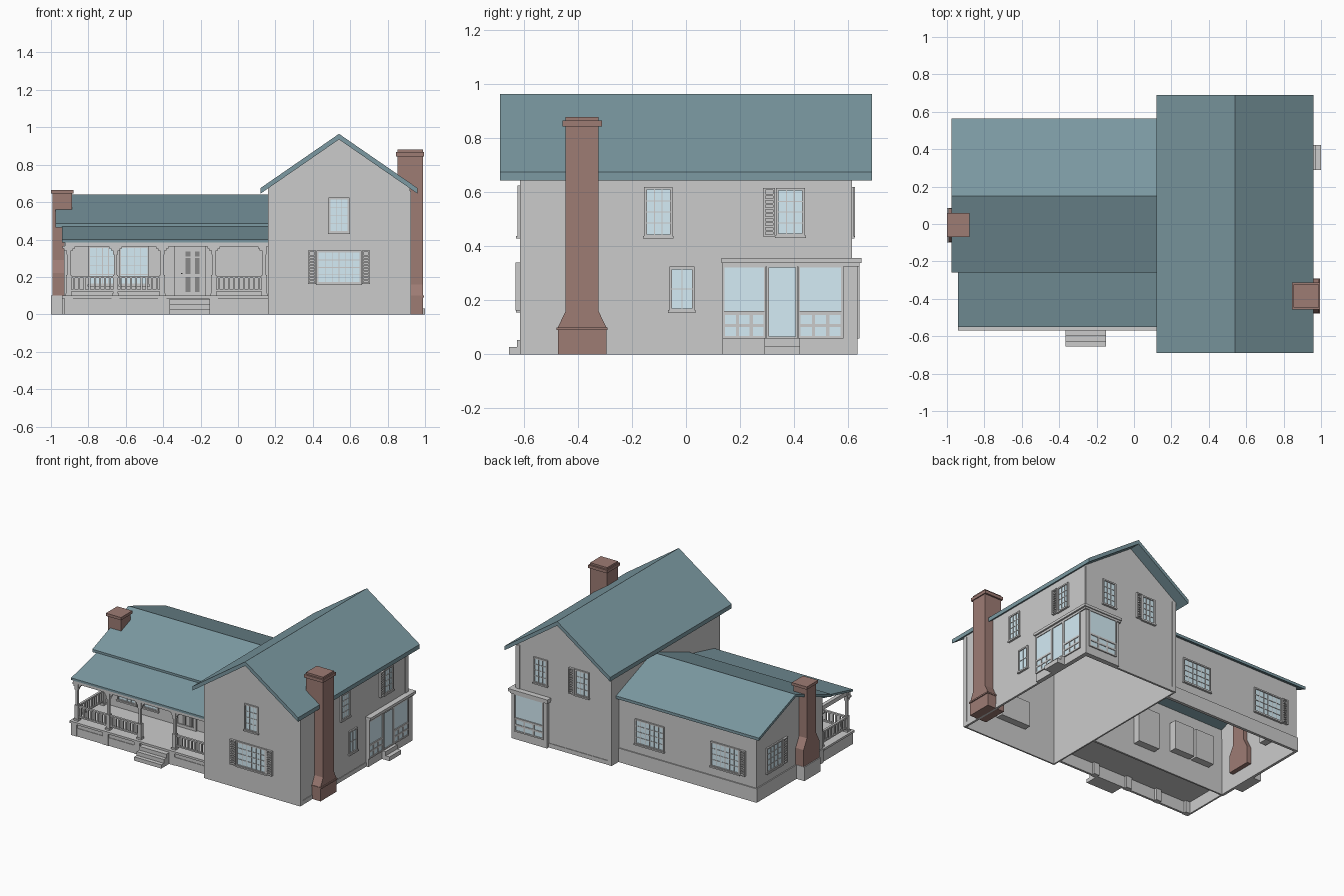
import bpy, bmesh
from mathutils import Vector

if "Cube" in bpy.data.objects:
    bpy.data.objects.remove(bpy.data.objects["Cube"])


def material(name, rgb):
    m = bpy.data.materials.new(name)
    m.diffuse_color = (*rgb, 1)
    m.use_nodes = True
    m.node_tree.nodes["Principled BSDF"].inputs["Base Color"].default_value = m.diffuse_color
    return m


TEAL = material("roof_teal", (0.20, 0.32, 0.36))
BRICK = material("brick", (0.34, 0.20, 0.175))
GLASS = material("glass", (0.66, 0.84, 0.92))
DARK = material("dark_grey", (0.25, 0.25, 0.25))


def finish(name, bm, mat=None):
    me = bpy.data.meshes.new(name)
    bm.to_mesh(me)
    bm.free()
    ob = bpy.data.objects.new(name, me)
    bpy.context.collection.objects.link(ob)
    if mat:
        me.materials.append(mat)
    return ob


def boxes(name, items, mat=None):
    """One object from boxes given as (x0, x1, y0, y1, z0, z1)."""
    bm = bmesh.new()
    for x0, x1, y0, y1, z0, z1 in items:
        for v in bmesh.ops.create_cube(bm, size=1)["verts"]:
            v.co = Vector(((x0 + x1) / 2 + v.co.x * (x1 - x0),
                           (y0 + y1) / 2 + v.co.y * (y1 - y0),
                           (z0 + z1) / 2 + v.co.z * (z1 - z0)))
    return finish(name, bm, mat)


def prism(name, pts, axis, a, b, mat=None, drop=None, thick=0):
    """Extrude a profile (u, z) along x or y; optionally drop faces and thicken."""
    bm = bmesh.new()
    at = lambda u, z, t: (t, u, z) if axis == "x" else (u, t, z)
    lo = [bm.verts.new(at(u, z, a)) for u, z in pts]
    hi = [bm.verts.new(at(u, z, b)) for u, z in pts]
    bm.faces.new(lo)
    bm.faces.new(hi)
    for i in range(len(pts)):
        j = (i + 1) % len(pts)
        bm.faces.new((lo[i], lo[j], hi[j], hi[i]))
    bmesh.ops.recalc_face_normals(bm, faces=bm.faces)
    bm.normal_update()
    if drop:
        bmesh.ops.delete(bm, geom=[f for f in bm.faces if drop(f.normal)], context="FACES")
    ob = finish(name, bm, mat)
    if thick:
        mod = ob.modifiers.new("thickness", "SOLIDIFY")
        mod.thickness, mod.offset = thick, -1
    return ob


# Wall planes: (normal axis, position, outward sign)
TALL_F, TALL_B, TALL_R = ("y", -0.615, -1), ("y", 0.61, 1), ("x", 0.92, 1)
LOW_F, LOW_B, LOW_L = ("y", -0.22, -1), ("y", 0.53, 1), ("x", -0.93, -1)
SUN_R, SUN_B = ("x", 0.94, 1), ("y", 0.635, 1)


def on(wall, u0, u1, n0, n1, z0, z1):
    axis, c, s = wall
    lo, hi = sorted((c + s * n0, c + s * n1))
    return (u0, u1, lo, hi, z0, z1) if axis == "y" else (lo, hi, u0, u1, z0, z1)


def grid(wall, u0, u1, z0, z1, cols, rows, bar, n):
    out = []
    for i in range(1, cols):
        u = u0 + (u1 - u0) * i / cols
        out.append(on(wall, u - bar / 2, u + bar / 2, 0, n, z0, z1))
    for j in range(1, rows):
        z = z0 + (z1 - z0) * j / rows
        out.append(on(wall, u0, u1, 0, n, z - bar / 2, z + bar / 2))
    return out


def rim(wall, u0, u1, z0, z1, w, n):
    return [on(wall, u0, u0 + w, 0, n, z0, z1), on(wall, u1 - w, u1, 0, n, z0, z1),
            on(wall, u0 + w, u1 - w, 0, n, z0, z0 + w), on(wall, u0 + w, u1 - w, 0, n, z1 - w, z1)]


def window(name, wall, u0, u1, z0, z1, cols=3, rows=4, shutters="", depth=0.07):
    f = 0.01
    boxes(name + "_glass", [on(wall, u0 + f, u1 - f, 0, 0.003, z0 + f, z1 - f)], GLASS)
    boxes(name + "_frame", rim(wall, u0, u1, z0, z1, f, 0.01)
          + grid(wall, u0 + f, u1 - f, z0 + f, z1 - f, cols, rows, 0.004, 0.006)
          + [on(wall, u0 - 0.004, u1 + 0.004, 0, 0.015, z0 - 0.006, z0 + 0.004)])
    boxes(name + "_recess", [on(wall, u0, u1, -0.018, -depth, z0, z1)])
    for side in shutters:
        a, b = (u0 - 0.047, u0 - 0.003) if side == "L" else (u1 + 0.003, u1 + 0.047)
        slats = [on(wall, a + 0.007, b - 0.007, 0.002, 0.012, z, z + 0.008)
                 for z in [z0 + 0.016 + k * (z1 - z0 - 0.03) / 9 for k in range(9)]]
        boxes(name + "_shutter_" + side, rim(wall, a, b, z0, z1, 0.008, 0.016) + slats)


# Wall shells, open below
steep = lambda n: abs(n.z) > 0.1
prism("tall_walls", [(0.16, 0), (0.16, 0.674), (0.54, 0.935), (0.92, 0.674), (0.92, 0)],
      "y", -0.615, 0.61, drop=steep, thick=0.015)
prism("low_walls", [(-0.22, 0), (-0.22, 0.481), (0.15, 0.62), (0.53, 0.478), (0.53, 0)],
      "x", -0.93, 0.16, drop=lambda n: steep(n) or n.x > 0.5, thick=0.015)

# Corner boards and foundation bands
boxes("tall_trim", [on(TALL_R, -0.615, 0.61, 0, 0.004, 0, 0.03),
                    on(TALL_R, -0.615, -0.585, 0, 0.005, 0, 0.66),
                    on(TALL_R, 0.58, 0.61, 0, 0.005, 0, 0.66),
                    on(TALL_B, 0.16, 0.19, 0, 0.005, 0, 0.67),
                    on(TALL_B, 0.89, 0.92, 0, 0.005, 0, 0.67),
                    on(TALL_B, 0.16, 0.92, 0, 0.004, 0, 0.03)])
boxes("low_foundation", [on(LOW_B, -0.935, 0.16, 0, 0.008, 0, 0.1),
                         on(LOW_L, -0.22, 0.535, 0, 0.008, 0, 0.1)])

# Roof slabs
prism("tall_roof", [(0.12, 0.645), (0.12, 0.675), (0.54, 0.965), (0.96, 0.675),
                    (0.96, 0.645), (0.54, 0.935)], "y", -0.69, 0.69, TEAL)
prism("low_roof", [(-0.26, 0.465), (-0.26, 0.485), (0.15, 0.64), (0.565, 0.485),
                   (0.565, 0.465), (0.15, 0.62)], "x", -0.975, 0.16, TEAL)
prism("porch_roof", [(-0.55, 0.385), (-0.55, 0.4), (-0.215, 0.48), (-0.215, 0.465)],
      "x", -0.94, 0.16, TEAL)

# Chimneys
def chimney(name, x0, x1, y, base, shaft, zs, cap):
    z0, z1, z2, top = zs
    prism(name, [(y - base, z0), (y - base, z1), (y - shaft, z2), (y - shaft, top),
                 (y + shaft, top), (y + shaft, z2), (y + base, z1), (y + base, z0)],
          "x", x0, x1, BRICK)
    boxes(name + "_cap", [(x0 - 0.007, x1 + 0.007, y - shaft - 0.012, y + shaft + 0.012, *cap)], BRICK)


chimney("right_chimney", 0.853, 0.988, -0.385, 0.09, 0.061, (0, 0.1, 0.16, 0.88), (0.845, 0.867))
boxes("right_chimney_ledge", [(0.9, 0.995, -0.479, -0.291, 0.09, 0.1)], BRICK)
chimney("left_chimney", -0.993, -0.887, -0.006, 0.09, 0.052, (0.1, 0.22, 0.29, 0.66), (0.645, 0.665))
boxes("left_chimney_base", [(-1.0, -0.93, -0.1, 0.086, 0, 0.1)])

# Windows
window("front_upper_window", TALL_F, 0.485, 0.595, 0.435, 0.625)
window("front_lower_window", TALL_F, 0.42, 0.66, 0.162, 0.34, 6, 4, "LR")
window("side_upper_window", TALL_R, -0.155, -0.05, 0.435, 0.62)
window("side_lower_window", TALL_R, -0.062, 0.032, 0.16, 0.325, 2, 2)
window("side_rear_window", TALL_R, 0.333, 0.44, 0.437, 0.617, 3, 4, "L")
window("rear_window_a", TALL_B, 0.67, 0.78, 0.435, 0.62)
window("rear_window_b", TALL_B, 0.34, 0.45, 0.435, 0.62, 3, 4, "R")
window("low_rear_window_a", LOW_B, -0.2, 0.03, 0.165, 0.345, 6, 4)
window("low_rear_window_b", LOW_B, -0.8, -0.57, 0.165, 0.345, 6, 4, "L")
window("low_side_window", LOW_L, 0.24, 0.42, 0.165, 0.345, 4, 4, "L")
for k, (a, b) in enumerate([(-0.8, -0.65), (-0.635, -0.475)]):
    window(f"porch_window_{k}", LOW_F, a, b, 0.155, 0.365, 4, 4)

# Front door
boxes("front_door_frame", rim(LOW_F, -0.34, -0.17, 0.1, 0.365, 0.02, 0.014)
      + [on(LOW_F, -0.32, -0.19, 0, 0.006, 0.1, 0.35), on(LOW_F, -0.34, -0.17, -0.018, -0.07, 0.1, 0.365)])
boxes("front_door_panels", [on(LOW_F, u, u + 0.025, 0, 0.01, a, b) for u in (-0.28, -0.23)
                            for a, b in ((0.115, 0.2), (0.215, 0.3), (0.31, 0.335))]
      + [on(LOW_F, -0.305, -0.298, 0, 0.018, 0.215, 0.222)], DARK)

# Porch deck and skirt
posts = [-0.905, -0.655, -0.405, -0.13, 0.14]
boxes("porch_deck", [(-0.94, 0.16, -0.57, -0.22, 0.085, 0.1)])
boxes("porch_skirt", [(-0.93, 0.16, -0.56, -0.548, 0, 0.085), (-0.93, -0.918, -0.548, -0.22, 0, 0.085),
                      (-0.93, 0.16, -0.564, -0.56, 0, 0.058)]
      + [(x - 0.022, x + 0.022, -0.568, -0.53, 0, 0.085) for x in posts[:-1]])
boxes("porch_steps", [(-0.365, -0.15, -0.57 - 0.0285 * (3 - k), -0.56, 0.027 * k, 0.027 * (k + 1))
                      for k in range(3)])

# Porch posts with square ends, slim shafts and brackets
def post(name, x, y):
    items = [(x - w, x + w, y - w, y + w, a, b) for w, a, b in
             ((0.014, 0.1, 0.21), (0.009, 0.21, 0.33), (0.013, 0.32, 0.365), (0.018, 0.1, 0.112))]
    for s in (-1, 1):
        for r, z in ((0.034, 0.352), (0.024, 0.34)):
            a, b = sorted((x, x + s * r))
            if b < 0.16:
                items.append((a, b, y - 0.006, y + 0.006, z, z + 0.013))
    boxes(name, items)


for i, x in enumerate(posts):
    post(f"porch_post_{i}", x, -0.53)
post("porch_wall_post", -0.905, -0.237)
boxes("porch_beam", [(-0.925, 0.16, -0.543, -0.517, 0.363, 0.392),
                     (-0.918, -0.892, -0.517, -0.22, 0.363, 0.392)])


# Railings
def railing(name, wall, a, b):
    n = max(3, round((b - a) / 0.028))
    boxes(name, [on(wall, a, b, -0.008, 0.008, z, z + 0.01) for z in (0.122, 0.195)]
          + [on(wall, u - 0.005, u + 0.005, -0.005, 0.005, 0.13, 0.197)
             for u in [a + (b - a) * (k + 0.5) / n for k in range(n)]])


for i in (0, 1, 3):
    railing(f"porch_railing_{i}", ("y", -0.53, -1), posts[i] + 0.014, posts[i + 1] - 0.014)
railing("porch_side_railing", ("x", -0.905, -1), -0.516, -0.25)

# Glazed corner sunroom at the rear
boxes("sunroom_walls", [(0.915, 0.94, 0.135, 0.635, 0, 0.335), (0.66, 0.915, 0.605, 0.635, 0, 0.335)])
boxes("sunroom_roof", [(0.65, 0.948, 0.135, 0.643, 0.325, 0.338), (0.645, 0.96, 0.132, 0.65, 0.338, 0.357)])
panels = [(SUN_R, 0.14, 0.292), (SUN_R, 0.42, 0.578), (SUN_B, 0.69, 0.91)]
boxes("sunroom_glass", [on(w, a, b, 0, 0.003, 0.16, 0.325) for w, a, b in panels]
      + [on(w, a, b, 0, 0.003, 0.065, 0.148) for w, a, b in panels]
      + [on(SUN_R, 0.305, 0.408, 0, 0.003, 0.065, 0.325)], GLASS)
frames = rim(SUN_R, 0.298, 0.414, 0.058, 0.33, 0.009, 0.009)
for w, a, b in panels:
    frames += rim(w, a - 0.005, b + 0.005, 0.15, 0.33, 0.008, 0.008)
    frames += rim(w, a - 0.005, b + 0.005, 0.058, 0.155, 0.01, 0.008) + grid(w, a, b, 0.065, 0.148, 3, 2, 0.012, 0.007)
boxes("sunroom_frames", frames)
boxes("sunroom_steps", [(0.94, 1.0, 0.29, 0.422, 0, 0.03), (0.94, 0.97, 0.29, 0.422, 0.03, 0.06)])
